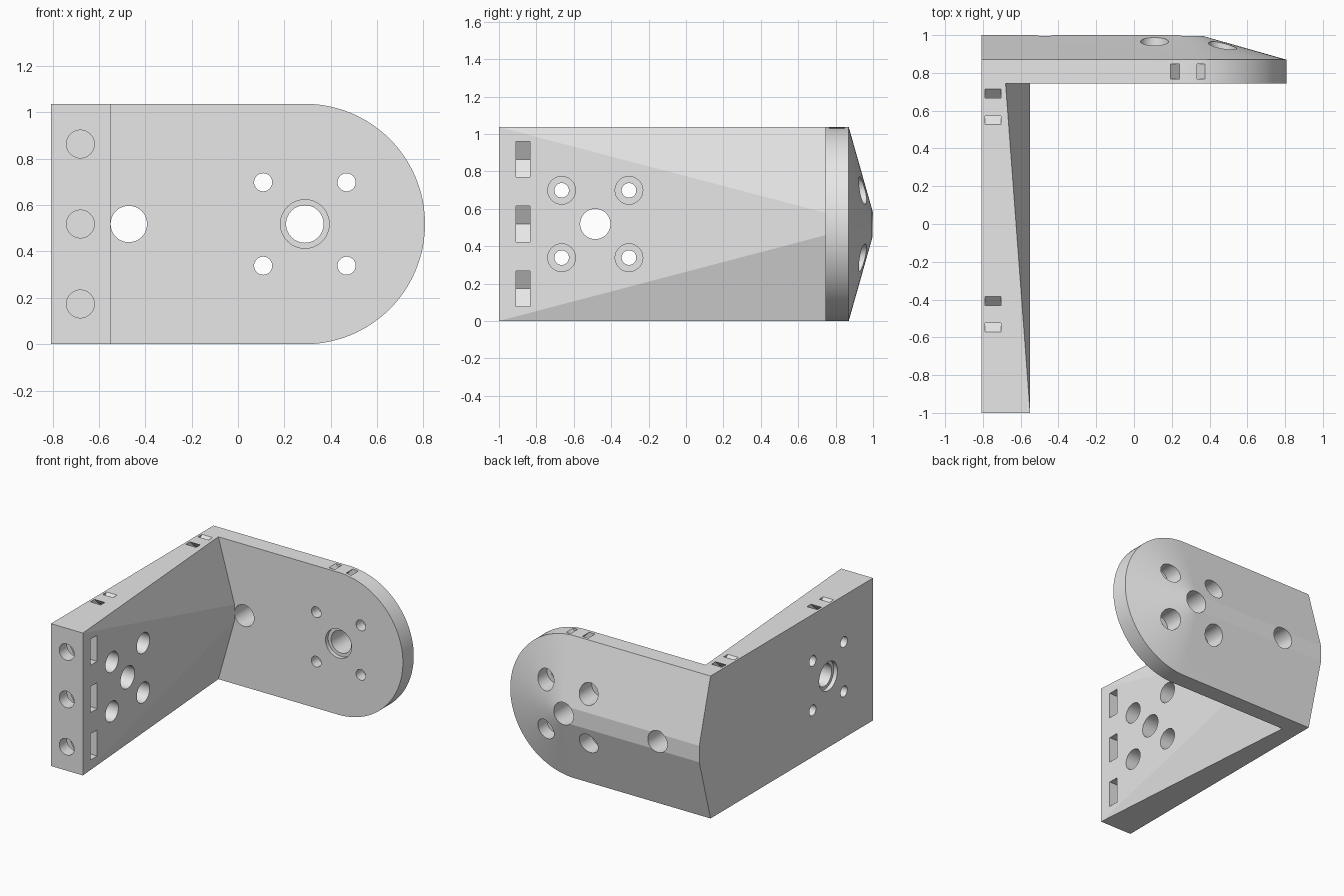
import bpy, bmesh, math

default = bpy.data.objects.get("Cube")
if default:
    bpy.data.objects.remove(default, do_unlink=True)

X0, X1 = -0.807, 0.807        # outer left face, rounded end
H = 1.037                     # height
MID = H / 2
INNER = -0.55                 # inner face of the arm
FRONT, RIM, BACK = 0.745, 0.87, 1.0   # plate layers in y
BAND = 0.06                   # half height of the flat ridge
CX = X1 - MID                 # centre of the rounded end
ARM_Y = -0.485                # centre of the arm's bolt pattern

grey = bpy.data.materials.new("light grey")
grey.use_nodes = True
grey.diffuse_color = (0.8, 0.8, 0.8, 1)
grey.node_tree.nodes["Principled BSDF"].inputs["Base Color"].default_value = (0.8, 0.8, 0.8, 1)


def finish(name, bm):
    bmesh.ops.recalc_face_normals(bm, faces=bm.faces[:])
    mesh = bpy.data.meshes.new(name)
    bm.to_mesh(mesh)
    bm.free()
    mesh.materials.append(grey)
    ob = bpy.data.objects.new(name, mesh)
    bpy.context.collection.objects.link(ob)
    return ob


def hull(name, points):
    """Convex solid around the points, with flat areas merged."""
    bm = bmesh.new()
    for p in points:
        bm.verts.new(p)
    res = bmesh.ops.convex_hull(bm, input=bm.verts[:])
    loose = [v for v in bm.verts if not v.link_faces]
    bmesh.ops.delete(bm, geom=loose, context='VERTS')
    bmesh.ops.dissolve_limit(bm, angle_limit=0.002, verts=bm.verts[:], edges=bm.edges[:])
    return finish(name, bm)


def prism(name, profile, axis, lo, hi):
    """Extrude a flat profile along x or y."""
    bm = bmesh.new()
    place = (lambda u, w, t: (t, u, w)) if axis == 'x' else (lambda u, w, t: (u, t, w))
    a = [bm.verts.new(place(u, w, lo)) for u, w in profile]
    b = [bm.verts.new(place(u, w, hi)) for u, w in profile]
    n = len(profile)
    bm.faces.new(a)
    bm.faces.new(b[::-1])
    for i in range(n):
        j = (i + 1) % n
        bm.faces.new((a[i], b[i], b[j], a[j]))
    return finish(name, bm)


def combine(target, tool, operation='DIFFERENCE'):
    mod = target.modifiers.new("combine", 'BOOLEAN')
    mod.operation = operation
    mod.solver = 'EXACT'
    mod.object = tool
    with bpy.context.temp_override(object=target, active_object=target):
        bpy.ops.object.modifier_apply(modifier=mod.name)
    bpy.data.objects.remove(tool, do_unlink=True)


def bore(axis, u, w, r, lo, hi, n=48):
    ring = [(u + r * math.cos(i * math.tau / n), w + r * math.sin(i * math.tau / n))
            for i in range(n)]
    combine(bracket, prism("bore", ring, axis, lo, hi))


# Rounded plate: straight rim, then a chamfered back rising to a narrow ridge
def tongue(r, y, n=48):
    pts = [(X0, y, MID - r), (X0, y, MID + r)]
    for i in range(n + 1):
        a = math.pi * (i / n - 0.5)
        pts.append((CX + r * math.cos(a), y, MID + r * math.sin(a)))
    return pts


bracket = hull("corner_bracket", tongue(MID, FRONT) + tongue(MID, RIM) + tongue(BAND, BACK))

# Arm: inner face narrows towards the plate, with sloped flanks above and below
end = 0.8
s = (end + 1) / (FRONT + 1)
arm_points = []
for side in (-1, 1):
    edge = MID + side * MID
    arm_points += [(X0, -1, edge), (X0, end, edge), (INNER, -1, edge),
                   (INNER, end, MID + side * (MID - (MID - BAND) * s)),
                   (INNER - 0.13 * s, end, edge)]
combine(bracket, hull("arm", arm_points), 'UNION')

# Matching bolt patterns: centre bore with shallow seat, four counterbored holes
for axis, u, near, far, wall in (('x', ARM_Y, X0, INNER, 0.08),
                                 ('y', CX, FRONT, BACK, 0.08)):
    bore(axis, u, MID, 0.081, near - 0.05, far + 0.05)
    bore(axis, u, MID, 0.105, near - 0.05, near + 0.03)
    for du in (-0.18, 0.18):
        for dw in (-0.18, 0.18):
            bore(axis, u + du, MID + dw, 0.039, near - 0.05, far + 0.05)
            bore(axis, u + du, MID + dw, 0.074, near + wall, far + 0.05)

# Cable hole beside the arm
bore('y', -0.471, MID, 0.0785, FRONT - 0.005, BACK + 0.05)

# Front screw holes with pointed nut slots opening on the inner face
SX = -0.68
for z in (MID - 0.345, MID, MID + 0.345):
    bore('y', SX, z, 0.06, -1.05, -0.75)
    nut = [(INNER + 0.05, z - 0.095), (INNER + 0.05, z + 0.095), (SX - 0.055, z + 0.095),
           (SX - 0.11, z), (SX - 0.055, z - 0.095)]
    combine(bracket, prism("nut_slot", nut, 'y', -0.91, -0.835))

# V-shaped tie channels in the top edge
for axis, c, lo, hi in (('x', 0.62, -0.79, -0.705), ('x', -0.478, -0.79, -0.705),
                        ('y', CX, 0.768, 0.848)):
    o, i, up = 0.094, 0.047, 0.02
    vee = [(c - o - up, H + up), (c, H - o), (c + o + up, H + up),
           (c + i + up, H + up), (c, H - i), (c - i - up, H + up)]
    combine(bracket, prism("tie_channel", vee, axis, lo, hi))

# Smooth round walls, crisp facets
bpy.ops.object.select_all(action='DESELECT')
bracket.select_set(True)
bpy.context.view_layer.objects.active = bracket
bpy.ops.object.shade_smooth_by_angle(angle=math.radians(12))
